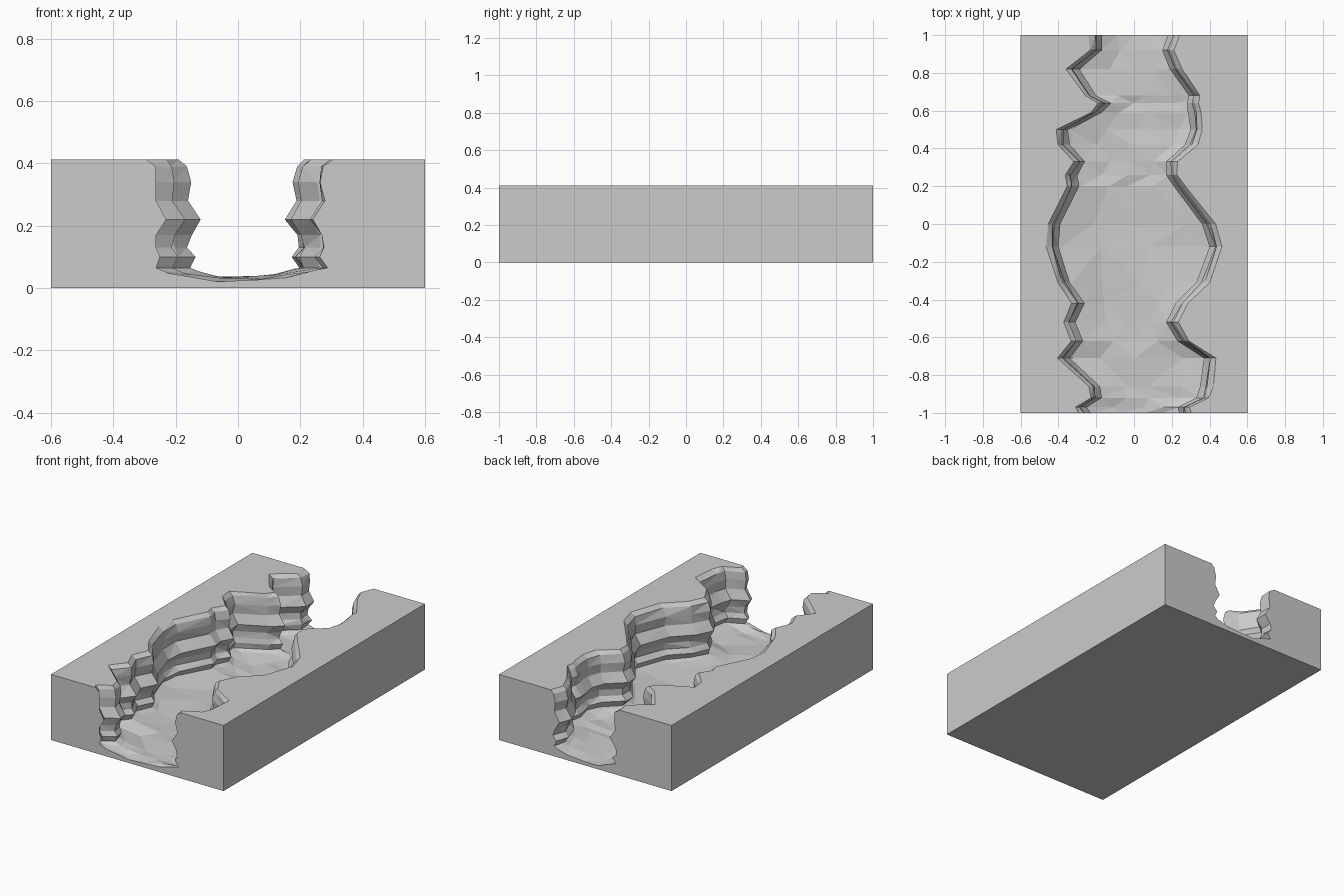
import bpy, bmesh, random, math

if "Cube" in bpy.data.objects:
    bpy.data.objects.remove(bpy.data.objects["Cube"])

random.seed(7)
HALF_W, TOP = 0.6, 0.412

# canyon path: (y, left ledge x, right ledge x)
STATIONS = [
    (-1.0, -.23, .24), (-.97, -.25, .23), (-.92, -.17, .33), (-.86, -.18, .35),
    (-.71, -.34, .37), (-.62, -.27, .23), (-.52, -.31, .17), (-.42, -.26, .22),
    (-.31, -.34, .33), (-.12, -.40, .40), (0.0, -.39, .36), (.20, -.29, .21),
    (.26, -.30, .17), (.33, -.26, .17), (.42, -.34, .27), (.50, -.35, .30),
    (.59, -.17, .285), (.64, -.12, .28), (.68, -.20, .29), (.82, -.29, .19),
    (.92, -.17, .15), (1.0, -.17, .18)]

# layered rock wall, top to bottom: (outward offset from ledge, z)
STRATA = [(.065, TOP), (.04, .39), (.03, .34), (.04, .28), (.0, .22),
          (.035, .17), (.04, .13), (.02, .10), (.04, .065)]

# floor: (fraction across, z)
FLOOR = [(.07, .048), (.30, .026), (.55, .028), (.80, .037), (.94, .052)]


def wall(x, side):
    return [(x + side * (o + random.uniform(-.008, .008) * (z != .22)), z) for o, z in STRATA]


def section(y, left, right):
    lw, rw = wall(left, -1), wall(right, 1)
    a, b = lw[-1][0], rw[-1][0]
    floor = [(a + (b - a) * (f + random.uniform(-.06, .06) * (.1 < f < .9)),
              z + random.uniform(-.006, .01)) for f, z in FLOOR]
    pts = [(-HALF_W, 0), (-HALF_W, TOP)] + lw + floor + rw[::-1]
    pts += [(HALF_W, TOP), (HALF_W, 0)]
    return [(x, y, z) for x, z in pts]


# loft the cross-sections along y and cap the ends
bm = bmesh.new()
rings = [[bm.verts.new(p) for p in section(*s)] for s in STATIONS]
n = len(rings[0])
for r, s in zip(rings, rings[1:]):
    for i in range(n):
        j = (i + 1) % n
        bm.faces.new((r[i], r[j], s[j], s[i]))
bm.faces.new(rings[0])
bm.faces.new(rings[-1][::-1])
bmesh.ops.recalc_face_normals(bm, faces=bm.faces)

# facet the rock, then merge the flat block sides
rock = [f for f in bm.faces if len(f.verts) == 4 and
        not any(abs(abs(v.co.x) - HALF_W) < 1e-5 for v in f.verts)]
bmesh.ops.triangulate(bm, faces=rock)
bmesh.ops.dissolve_limit(bm, angle_limit=math.radians(.2), verts=bm.verts, edges=bm.edges)

mesh = bpy.data.meshes.new("canyon_block")
bm.to_mesh(mesh)
bm.free()
bpy.context.collection.objects.link(bpy.data.objects.new("canyon_block", mesh))
